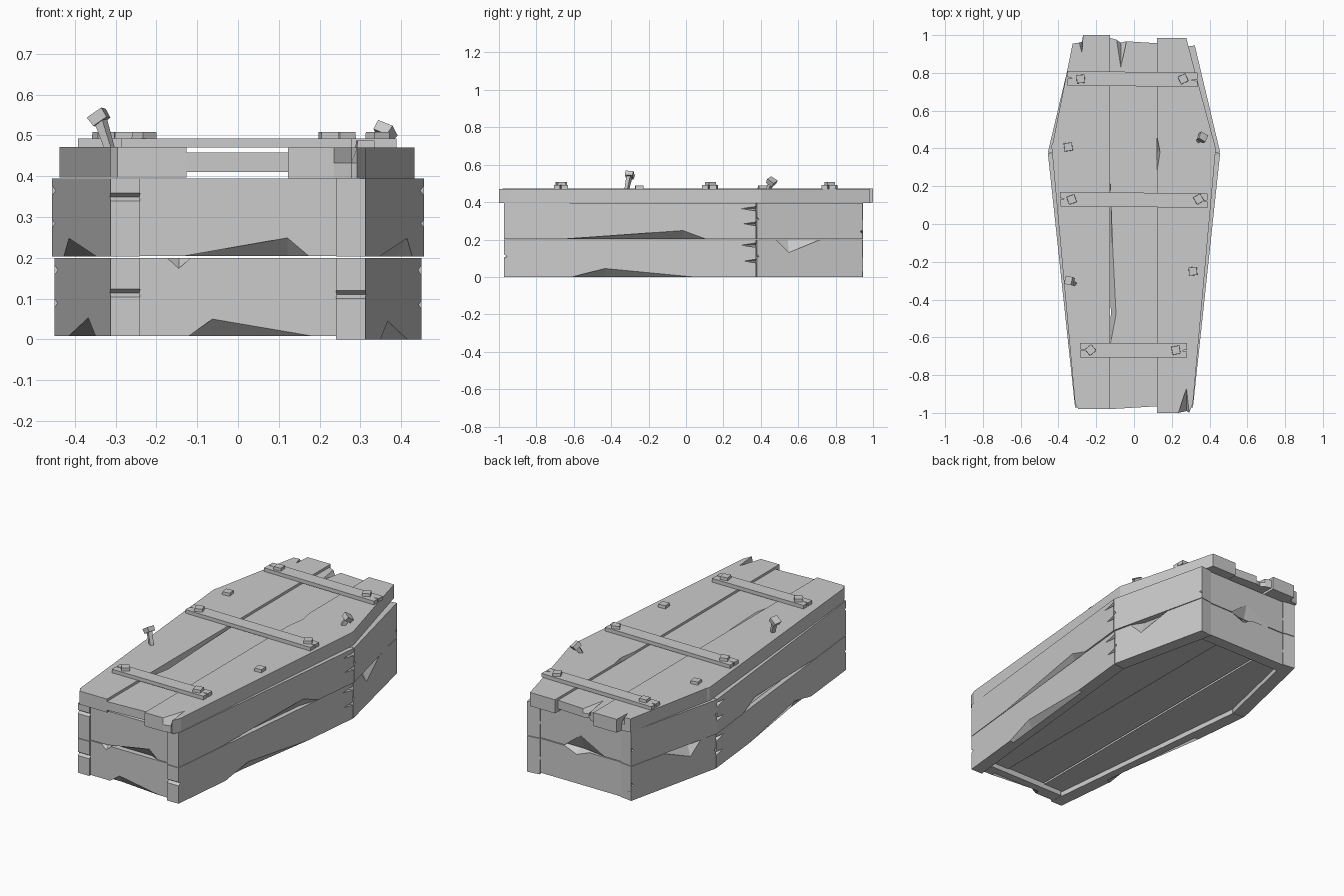
import bpy, bmesh, math
from mathutils import Vector, Matrix

if "Cube" in bpy.data.objects:
    bpy.data.objects.remove(bpy.data.objects["Cube"])


def prism(name, *rings):
    """Solid lofted through matching rings of 3D points."""
    bm = bmesh.new()
    rows = [[bm.verts.new(p) for p in r] for r in rings]
    bm.faces.new(rows[0])
    bm.faces.new(rows[-1][::-1])
    n = len(rows[0])
    for a, b in zip(rows, rows[1:]):
        for i in range(n):
            j = (i + 1) % n
            bm.faces.new((a[j], a[i], b[i], b[j]))
    bmesh.ops.recalc_face_normals(bm, faces=bm.faces)
    bmesh.ops.triangulate(bm, faces=[f for f in bm.faces if len(f.verts) > 4])
    me = bpy.data.meshes.new(name)
    bm.to_mesh(me)
    bm.free()
    ob = bpy.data.objects.new(name, me)
    bpy.context.collection.objects.link(ob)
    return ob


def wall(name, a, b, ia, ib, z0, z1, low=(), high=(), start=(), end=()):
    """Upright board from a to b (outer line) and ia to ib (inner line).
    low/high splinters: (s0, peak, s1, depth), shallow, outer face only.
    start/end chips: (z centre, half height, outer depth, inner depth)."""
    pts = [(0, z0, 0, z0)]
    for s0, sp, s1, d in low:
        pts += [(s0, z0, s0, z0), (sp, z0 + d, sp, z0), (s1, z0, s1, z0)]
    pts.append((1, z0, 1, z0))
    for z, h, do, di in end:
        pts += [(1, z - h, 1, z - h), (1 - do, z, 1 - di, z), (1, z + h, 1, z + h)]
    pts.append((1, z1, 1, z1))
    for s0, sp, s1, d in high[::-1]:
        pts += [(s1, z1, s1, z1), (sp, z1 - d, sp, z1), (s0, z1, s0, z1)]
    pts.append((0, z1, 0, z1))
    for z, h, do, di in start[::-1]:
        pts += [(0, z + h, 0, z + h), (do, z, di, z), (0, z - h, 0, z - h)]
    a, b, ia, ib = map(Vector, (a, b, ia, ib))
    ma, mb = a.lerp(ia, 0.35), b.lerp(ib, 0.35)
    return prism(name,
                 [(*a.lerp(b, p[0]), p[1]) for p in pts],
                 [(*ma.lerp(mb, p[2]), p[3]) for p in pts],
                 [(*ia.lerp(ib, p[2]), p[3]) for p in pts])


# long side boards and short shoulder boards, two courses per side
for side, sx in (("left", -1), ("right", 1)):
    r = sx > 0
    for course, z0, z1, w in (("lower", 0.0 if r else 0.008, 0.2, 0.0),
                              ("upper", 0.203, 0.395, 0.006)):
        up = course == "upper"
        zm = (z0 + z1) / 2
        wall(f"{side}_{course}_long_board",
             (sx * 0.312, -0.972), (sx * (0.45 + w), 0.375),
             (sx * 0.24, -0.972), (sx * 0.378, 0.362), z0, z1,
             low=[(0.24, 0.71, 0.8, 0.045)] if up else [(0.27, 0.4, 0.75, 0.045)],
             start=[] if r and up else [(zm + (0.05 if up else 0.01), 0.01, 0.012, 0.012)],
             end=[(zm - 0.015, 0.01, 0.05, 0.0), (z1 - 0.03, 0.012, 0.06, 0.0)])
        wall(f"{side}_{course}_shoulder_board",
             (sx * (0.45 + w), 0.379), (sx * 0.322, 0.945),
             (sx * 0.378, 0.366), (sx * 0.25, 0.935), z0, z1,
             high=[] if up else [(0.18, 0.3, 0.6, 0.07)],
             start=[(zm + 0.01, 0.012, 0.02, 0.0)],
             end=[(zm - 0.01, 0.015, 0.03, 0.02), (z0 + 0.04, 0.012, 0.025, 0.0)])

# foot boards at the front, head boards at the back
front = ((-0.242, -0.958), (0.242, -0.958), (-0.242, -0.89), (0.242, -0.89))
back = ((0.252, 0.93), (-0.252, 0.93), (0.268, 0.865), (-0.268, 0.865))
wall("front_lower_board", *front, 0.008, 0.2, low=[(0.25, 0.37, 0.88, 0.042)],
     high=[(0.14, 0.2, 0.26, 0.026)])
wall("front_upper_board", *front, 0.204, 0.394, low=[(0.22, 0.75, 0.86, 0.045)])
wall("back_lower_board", *back, 0.008, 0.2, high=[(0.3, 0.45, 0.6, 0.03)])
wall("back_upper_board", *back, 0.204, 0.394, low=[(0.3, 0.5, 0.8, 0.08)])


# flat planks; each point may carry a (dx, dy) that undoes its chip on the underside
def flat_plank(name, pts, z0, z1):
    zm = z1 - (z1 - z0) * 0.5
    full = [(p[0] + (p[2] if len(p) > 2 else 0), p[1] + (p[3] if len(p) > 2 else 0)) for p in pts]
    return prism(name, [(p[0], p[1], z1) for p in pts],
                 [(x, y, zm) for x, y in full], [(x, y, z0) for x, y in full])


# lid planks
flat_plank("lid_left_plank",
           [(-0.126, -0.98), (-0.295, -0.98), (-0.312, -0.95), (-0.437, 0.415), (-0.43, 0.43),
            (-0.325, 0.955), (-0.29, 0.96), (-0.275, 0.905, 0, 0.06), (-0.27, 1.0), (-0.126, 1.0)],
           0.397, 0.472)
flat_plank("lid_middle_plank",
           [(-0.126, -0.98), (0.122, -0.965), (0.122, 0.3), (0.122, 0.44), (0.122, 0.957),
            (-0.04, 0.967), (-0.07, 0.83, 0, 0.13), (-0.092, 0.975), (-0.126, 0.985),
            (-0.126, 0.22), (-0.114, -0.1, -0.01, 0), (-0.095, -0.48, -0.028, 0), (-0.126, -0.64)],
           0.41, 0.458)
flat_plank("lid_right_plank",
           [(0.122, -1.0), (0.235, -1.0), (0.278, -0.87, 0, -0.12), (0.292, -1.0), (0.312, -0.95),
            (0.433, 0.4), (0.325, 0.8), (0.277, 0.985), (0.122, 0.985),
            (0.122, 0.46), (0.138, 0.38, -0.015, 0), (0.122, 0.28)],
           0.395, 0.471)

# floor planks, slightly recessed between the walls
flat_plank("floor_left_plank", [(-0.126, -0.892), (-0.248, -0.892), (-0.379, 0.365),
                                (-0.268, 0.867), (-0.126, 0.867)], 0.035, 0.075)
flat_plank("floor_middle_plank", [(-0.12, -0.892), (0.12, -0.892), (0.12, 0.867),
                                  (-0.12, 0.867)], 0.04, 0.075)
flat_plank("floor_right_plank", [(0.126, -0.892), (0.248, -0.892), (0.379, 0.365),
                                 (0.268, 0.867), (0.126, 0.867)], 0.035, 0.075)

# cross straps with split ends
for name, x0, x1, y0, y1 in (("head_strap", -0.352, 0.335, 0.772, 0.763),
                             ("middle_strap", -0.392, 0.388, 0.132, 0.124),
                             ("foot_strap", -0.287, 0.28, -0.668, -0.668)):
    flat_plank(name, [(x0, y0 - 0.038), (x1, y1 - 0.038), (x1, y1 - 0.006), (x1 - 0.03, y1 - 0.002),
                      (x1, y1 + 0.002), (x1, y1 + 0.038), (x0, y0 + 0.038), (x0, y0 + 0.006),
                      (x0 + 0.03, y0), (x0, y0 - 0.002)], 0.471, 0.492)


# nails: square heads, slightly tapered
def block(name, bottom, top, height, matrix):
    sq = ((-1, -1), (1, -1), (1, 1), (-1, 1))
    ob = prism(name, [(x * top, y * top, height) for x, y in sq],
               [(x * bottom, y * bottom, 0) for x, y in sq])
    ob.data.transform(matrix)
    return ob


heads = [(-0.282, 0.768, 0.49, 5), (0.26, 0.768, 0.49, 25), (-0.33, 0.13, 0.49, 20),
         (0.342, 0.132, 0.49, 30), (-0.23, -0.667, 0.49, 40), (0.222, -0.668, 0.49, 10),
         (-0.348, 0.408, 0.47, 8), (0.312, -0.25, 0.47, 5)]
for i, (x, y, z, ang) in enumerate(heads):
    block(f"nail_head_{i + 1}", 0.022, 0.021, 0.018,
          Matrix.Translation((x, y, z)) @ Matrix.Rotation(math.radians(ang), 4, 'Z'))

# loose bent nails: shaft and head leaning out of the lid
for i, (foot, tip, lean) in enumerate((((-0.312, -0.318, 0.46), (-0.338, -0.302, 0.54), -15),
                                       ((0.338, 0.438, 0.46), (0.358, 0.456, 0.505), 10))):
    d = Vector(tip) - Vector(foot)
    rot = d.to_track_quat('Z', 'Y').to_matrix().to_4x4()
    block(f"bent_nail_shaft_{i + 1}", 0.009, 0.012, d.length, Matrix.Translation(foot) @ rot)
    block(f"bent_nail_head_{i + 1}", 0.02, 0.022, 0.026,
          Matrix.Translation(tip) @ Matrix.Rotation(math.radians(lean), 4, 'Y') @ rot
          @ Matrix.Rotation(0.35, 4, 'Z') @ Matrix.Translation((0, 0, -0.008)))
